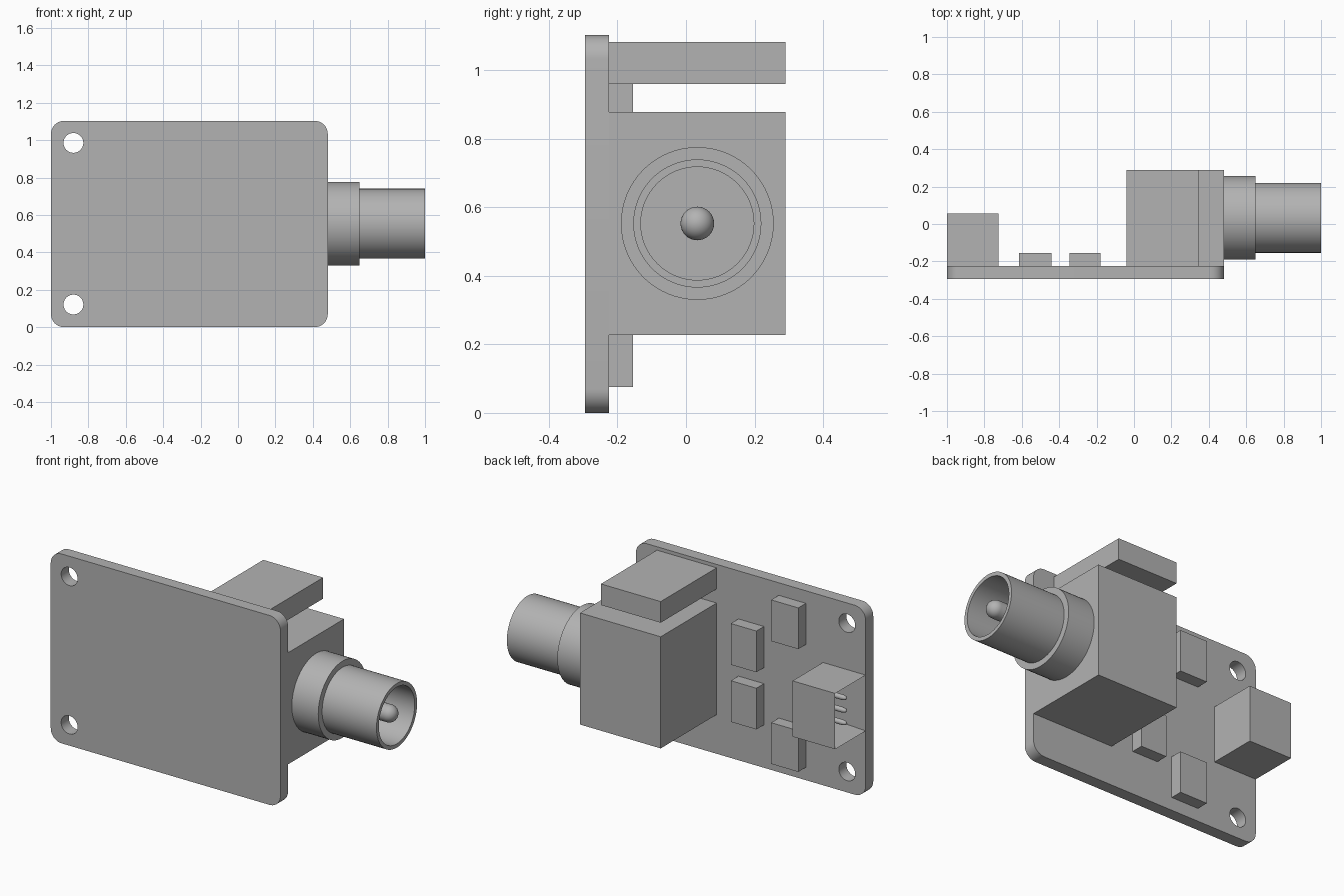
import bpy, bmesh, math
from mathutils import Matrix, Vector

cube = bpy.data.objects.get("Cube")
if cube:
    bpy.data.objects.remove(cube, do_unlink=True)

grey = bpy.data.materials.new("plain_grey")
grey.use_nodes = True
COLOUR = (0.45, 0.45, 0.45, 1)
grey.diffuse_color = COLOUR
grey.node_tree.nodes["Principled BSDF"].inputs["Base Color"].default_value = COLOUR

FRONT, FACE = -0.295, -0.225   # board front and back planes
MID = 0.553                    # height of the board's centre line


def finish(name, bm, smooth=False):
    bmesh.ops.recalc_face_normals(bm, faces=bm.faces)
    mesh = bpy.data.meshes.new(name)
    bm.to_mesh(mesh)
    bm.free()
    mesh.materials.append(grey)
    obj = bpy.data.objects.new(name, mesh)
    bpy.context.collection.objects.link(obj)
    if smooth:
        bpy.ops.object.select_all(action="DESELECT")
        obj.select_set(True)
        bpy.context.view_layer.objects.active = obj
        bpy.ops.object.shade_smooth_by_angle(angle=math.radians(30))
    return obj


def box_mesh(x, y, z):
    bm = bmesh.new()
    bmesh.ops.create_cube(bm, size=1)
    for v in bm.verts:
        v.co = Vector([(lo + hi) / 2 + c * (hi - lo) for c, (lo, hi) in zip(v.co, (x, y, z))])
    return bm


def box(name, x, y, z):
    return finish(name, box_mesh(x, y, z))


def lathe(name, profile, y, z, steps=64):
    """Spin an (x, radius) profile around an axis along x."""
    bm = bmesh.new()
    verts = [bm.verts.new((x, 0, r)) for x, r in profile]
    edges = [bm.edges.new(pair) for pair in zip(verts, verts[1:])]
    bmesh.ops.spin(bm, geom=verts + edges, cent=(0, 0, 0), axis=(1, 0, 0),
                   angle=math.tau, steps=steps)
    bmesh.ops.remove_doubles(bm, verts=bm.verts, dist=0.0001)
    bmesh.ops.translate(bm, verts=bm.verts, vec=(0, y, z))
    return finish(name, bm, True)


# Circuit board with rounded corners
bm = box_mesh((-1, 0.48), (FRONT, FACE), (0, 1.103))
corners = [e for e in bm.edges if abs(e.verts[0].co.y - e.verts[1].co.y) > 0.05]
bmesh.ops.bevel(bm, geom=corners, offset=0.07, segments=10, profile=0.5, affect="EDGES")
board = finish("circuit_board", bm, True)

# Two mounting holes
bm = bmesh.new()
for side in (-1, 1):
    place = Matrix.Translation((-0.88, FRONT, MID + side * 0.432)) @ Matrix.Rotation(math.pi / 2, 4, "X")
    bmesh.ops.create_cone(bm, cap_ends=True, segments=40, radius1=0.053, radius2=0.053,
                          depth=0.4, matrix=place)
cutter = finish("hole_cutter", bm, True)
cutter.hide_render = True
cutter.hide_viewport = True
cut = board.modifiers.new("holes", "BOOLEAN")
cut.object = cutter
cut.solver = "EXACT"

# Large housing and the block above it
box("socket_housing", (-0.04, 0.48), (FACE, 0.29), (0.228, 0.878))
box("upper_block", (-0.04, 0.345), (FACE, 0.29), (0.96, 1.083))

# Stepped hollow coaxial plug and its round-tipped pin
AXIS_Y = 0.033
lathe("coaxial_sleeve", [(0.48, 0.223), (0.65, 0.223), (0.65, 0.187), (1, 0.187),
                         (1, 0.165), (0.5, 0.165), (0.5, 0)], AXIS_Y, MID)
dome = [(0.951 + 0.049 * math.sin(a), 0.049 * math.cos(a))
        for a in (math.pi / 2 * i / 10 for i in range(11))]
lathe("centre_pin", [(0.5, 0.049)] + dome, AXIS_Y, MID, 32)

# Surface chips
for x, bottoms in (((-0.615, -0.44), (0.075, 0.79)), ((-0.345, -0.18), (0.25, 0.583))):
    for z in bottoms:
        box("chip", x, (FACE, -0.155), (z, z + 0.24))

# Header shell, opened at its outer side
bm = box_mesh((-1, -0.725), (FACE, 0.055), (0.39, 0.715))
bm.faces.ensure_lookup_table()
mouth = min(bm.faces, key=lambda f: f.calc_center_median().x)
bmesh.ops.recalc_face_normals(bm, faces=bm.faces)
bmesh.ops.inset_region(bm, faces=[mouth], thickness=0.028, use_even_offset=True)
bmesh.ops.translate(bm, verts=mouth.verts, vec=(0.22, 0, 0))
finish("header_shell", bm)

# Header pins
for i in (-1, 0, 1):
    lathe("header_pin", [(-0.77, 0.015), (-0.95, 0.015), (-0.968, 0.011), (-0.98, 0)],
          -0.085, MID + i * 0.073, 16)
